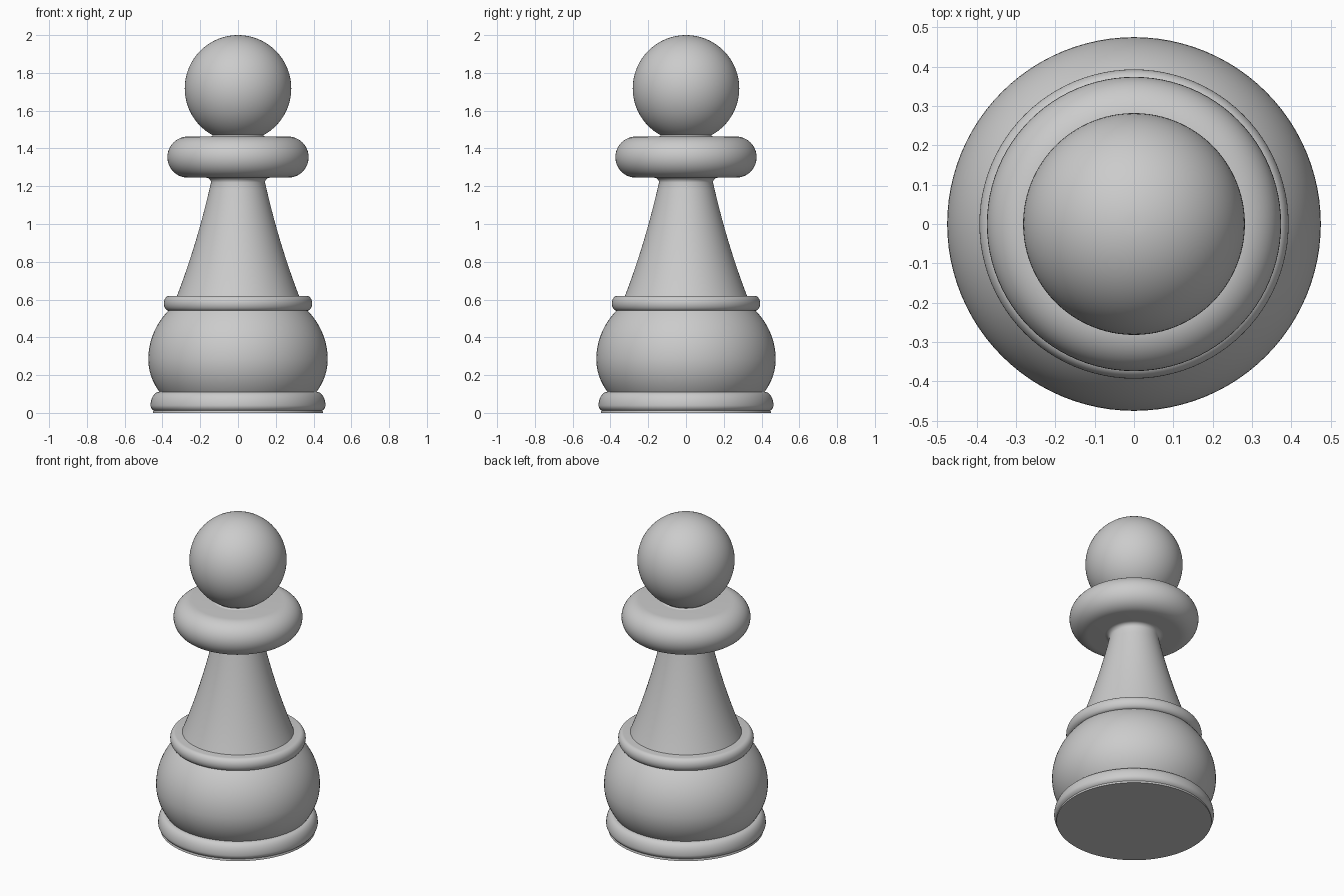
import bpy
import bmesh
from math import cos, sin, pi, radians

SEGMENTS = 96

cube = bpy.data.objects.get("Cube")
if cube:
    bpy.data.objects.remove(cube, do_unlink=True)

grey = bpy.data.materials.new("plain_grey")
grey.use_nodes = True
colour = (0.6, 0.6, 0.6, 1)
grey.diffuse_color = colour
grey.node_tree.nodes["Principled BSDF"].inputs["Base Color"].default_value = colour


def arc(r, z, rr, rz, start, end, steps=16):
    """Points on an elliptical arc in the (radius, height) plane."""
    angles = [radians(start + (end - start) * i / steps) for i in range(steps + 1)]
    return [(r + rr * cos(a), z + rz * sin(a)) for a in angles]


def bezier(a, b, c, steps=16):
    """Points on a quadratic curve."""
    ts = [i / steps for i in range(steps + 1)]
    return [tuple((1 - t) ** 2 * p + 2 * t * (1 - t) * q + t * t * s
                  for p, q, s in zip(a, b, c)) for t in ts]


def turned(name, profile):
    """Lathe a profile, listed bottom to top, around the z axis."""
    bm = bmesh.new()
    points = [(0, profile[0][1])] + profile + [(0, profile[-1][1])]
    verts = [bm.verts.new((r, 0, z)) for r, z in points]
    edges = [bm.edges.new(pair) for pair in zip(verts, verts[1:])]
    bmesh.ops.spin(bm, geom=verts + edges, cent=(0, 0, 0), axis=(0, 0, 1),
                   angle=2 * pi, steps=SEGMENTS, use_duplicate=False)
    bmesh.ops.remove_doubles(bm, verts=bm.verts, dist=1e-5)
    bmesh.ops.recalc_face_normals(bm, faces=bm.faces)
    mesh = bpy.data.meshes.new(name)
    bm.to_mesh(mesh)
    bm.free()
    mesh.materials.append(grey)
    obj = bpy.data.objects.new(name, mesh)
    bpy.context.collection.objects.link(obj)
    bpy.ops.object.select_all(action="DESELECT")
    obj.select_set(True)
    bpy.context.view_layer.objects.active = obj
    bpy.ops.object.shade_smooth_by_angle(angle=radians(35))


# Foot ring with a rounded rim
turned("base_ring", [(0.45, 0)] + arc(0.42, 0.04, 0.043, 0.035, -50, 0, 6)
       + arc(0.42, 0.04, 0.043, 0.07, 0, 90, 10))

# Bulging lower body
turned("belly", arc(0, 0.285, 0.475, 0.36, -29, 0)
       + arc(0, 0.285, 0.475, 0.407, 0, 39))

# Thin ring on top of the belly
turned("waist_ring", arc(0.363, 0.58, 0.03, 0.04, -90, 90))

# Tapered stem, flaring where it meets the collar
turned("stem", bezier((0.323, 0.62), (0.215, 0.9), (0.143, 1.22))
       + arc(0.168, 1.22, 0.025, 0.025, 180, 90, 6)[1:])

# Wide rounded collar
turned("collar", arc(0.265, 1.354, 0.109, 0.109, -90, 90, 24))

# Short flare under the head
turned("head_seat", bezier((0.15, 1.462), (0.13, 1.466), (0.135, 1.474), 6))

# Round head
turned("head", arc(0, 1.718, 0.282, 0.282, -90, 90, 48)[1:-1])
